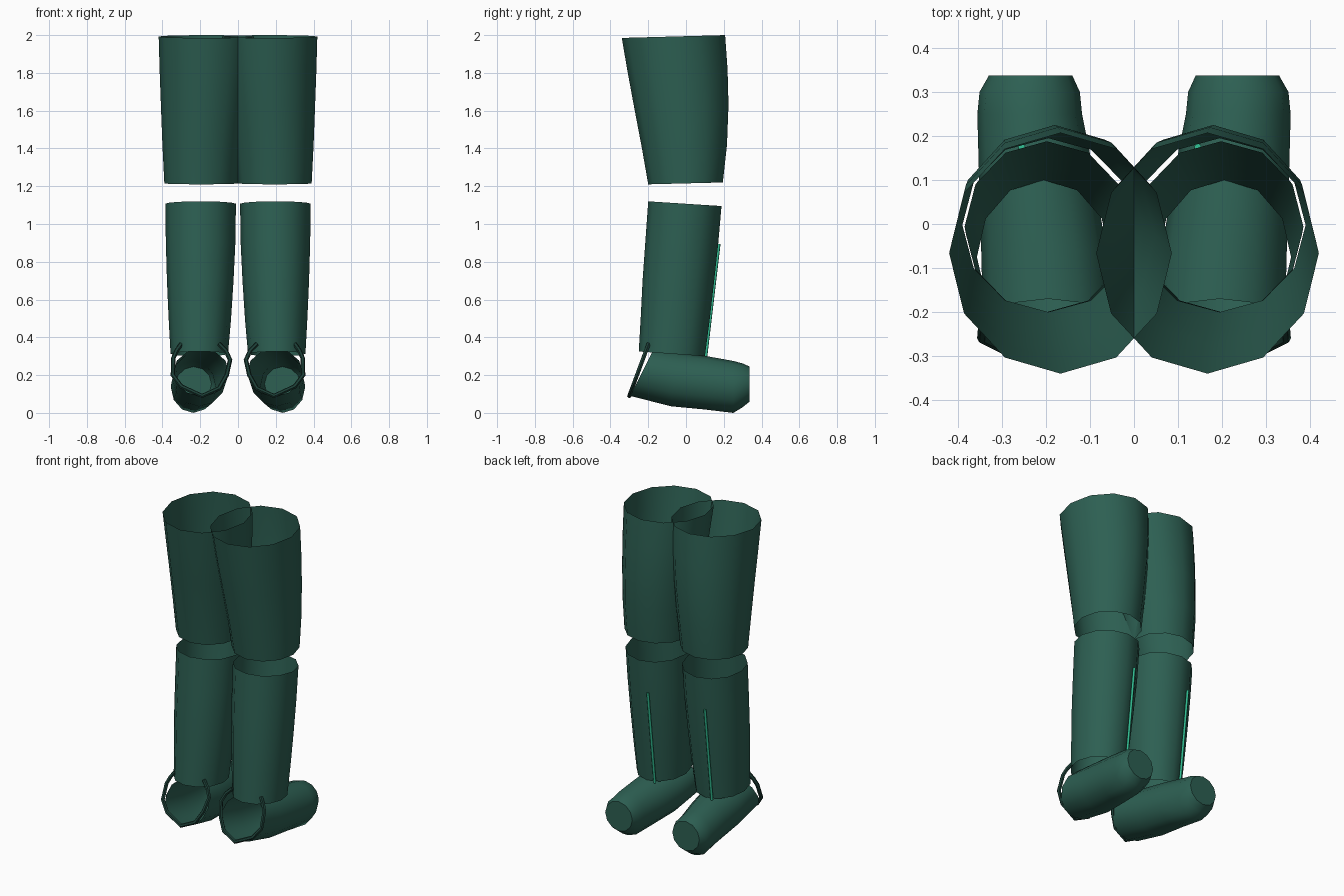
import bpy, bmesh, math
from mathutils import Vector

if "Cube" in bpy.data.objects:
    bpy.data.objects.remove(bpy.data.objects["Cube"])

SIDES = 12


def material(name, color):
    m = bpy.data.materials.new(name)
    m.diffuse_color = (*color, 1)
    m.use_nodes = True
    m.node_tree.nodes["Principled BSDF"].inputs["Base Color"].default_value = m.diffuse_color
    return m


GREEN = material("dark_green", (0.026, 0.115, 0.085))
TRIM = material("trim_green", (0.012, 0.05, 0.038))
BRIGHT = material("bright_green", (0.03, 0.5, 0.28))


def finish(obj, mat, mirror=True, angle=50):
    obj.data.materials.append(mat)
    if mirror:
        obj.modifiers.new("other_leg", 'MIRROR').use_mirror_merge = False
    bpy.ops.object.select_all(action='DESELECT')
    obj.select_set(True)
    bpy.context.view_layer.objects.active = obj
    bpy.ops.object.shade_smooth_by_angle(angle=math.radians(angle))


def loft(name, rings, mat, cap=False):
    """Each ring: centre x, half width, then two opposite (y, z) points."""
    bm = bmesh.new()
    loops = []
    for cx, hw, a, b in rings:
        a, b = Vector((cx, *a)), Vector((cx, *b))
        c, v = (a + b) / 2, (b - a) / 2
        u = Vector((hw, 0, 0))
        angles = [2 * math.pi * i / SIDES for i in range(SIDES)]
        loops.append([bm.verts.new(c + u * math.cos(t) + v * math.sin(t)) for t in angles])
    for lo, hi in zip(loops, loops[1:]):
        for i in range(SIDES):
            j = (i + 1) % SIDES
            bm.faces.new((lo[i], lo[j], hi[j], hi[i]))
    if cap:
        bm.faces.new(loops[-1])
    bmesh.ops.recalc_face_normals(bm, faces=bm.faces)
    mesh = bpy.data.meshes.new(name)
    bm.to_mesh(mesh)
    bm.free()
    obj = bpy.data.objects.new(name, mesh)
    bpy.context.collection.objects.link(obj)
    finish(obj, mat)
    return obj


# Thigh guards: open tubes that overlap at the top
loft("thigh_guard", [
    (0.195, 0.195, (-0.20, 1.21), (0.195, 1.22)),
    (0.190, 0.210, (-0.235, 1.41), (0.217, 1.42)),
    (0.180, 0.228, (-0.275, 1.62), (0.225, 1.63)),
    (0.172, 0.243, (-0.31, 1.81), (0.22, 1.82)),
    (0.167, 0.253, (-0.34, 1.985), (0.207, 2.00)),
], GREEN)

# Shin guards: open tapering tubes
loft("shin_guard", [
    (0.205, 0.152, (-0.25, 0.325), (0.10, 0.30)),
    (0.202, 0.165, (-0.24, 0.50), (0.125, 0.49)),
    (0.200, 0.176, (-0.23, 0.70), (0.148, 0.69)),
    (0.198, 0.184, (-0.215, 0.91), (0.17, 0.89)),
    (0.198, 0.187, (-0.20, 1.12), (0.188, 1.095)),
], GREEN)

# Boots: open at the front, rounded and closed at the far end
loft("boot", [
    (0.195, 0.148, (-0.295, 0.09), (-0.17, 0.34)),
    (0.205, 0.142, (-0.08, 0.035), (-0.05, 0.325)),
    (0.220, 0.132, (0.10, 0.018), (0.10, 0.302)),
    (0.237, 0.119, (0.25, 0.0), (0.25, 0.275)),
    (0.237, 0.114, (0.30, 0.03), (0.30, 0.262)),
    (0.235, 0.095, (0.337, 0.06), (0.337, 0.245)),
], GREEN, cap=True)

# U-shaped trim round the boot opening
path = [(0.10, 0.365), (0.065, 0.33), (0.042, 0.28), (0.06, 0.20), (0.10, 0.13), (0.19, 0.09),
        (0.30, 0.14), (0.345, 0.20), (0.342, 0.29), (0.325, 0.33), (0.30, 0.365)]
curve = bpy.data.curves.new("boot_trim", 'CURVE')
curve.dimensions = '3D'
curve.bevel_depth = 0.012
curve.bevel_resolution = 1
curve.use_fill_caps = True
spline = curve.splines.new('POLY')
spline.points.add(len(path) - 1)
for p, (x, z) in zip(spline.points, path):
    p.co = (x, -0.30 + (z - 0.09) * 0.37, z, 1)
trim = bpy.data.objects.new("boot_trim", curve)
bpy.context.collection.objects.link(trim)
bpy.ops.object.select_all(action='DESELECT')
trim.select_set(True)
bpy.context.view_layer.objects.active = trim
bpy.ops.object.convert(target='MESH')
finish(bpy.context.object, TRIM)

# Bright strips on the backs of the calves (same side on both legs)
for side, x in (("left", -0.255), ("right", 0.145)):
    lo, hi = Vector((x, 0.105, 0.30)), Vector((x, 0.175, 0.895))
    bpy.ops.mesh.primitive_cylinder_add(vertices=8, radius=0.008, depth=(hi - lo).length,
                                        location=(lo + hi) / 2)
    strip = bpy.context.object
    strip.name = side + "_calf_strip"
    strip.rotation_euler = (hi - lo).to_track_quat('Z', 'Y').to_euler()
    finish(strip, BRIGHT, mirror=False)
